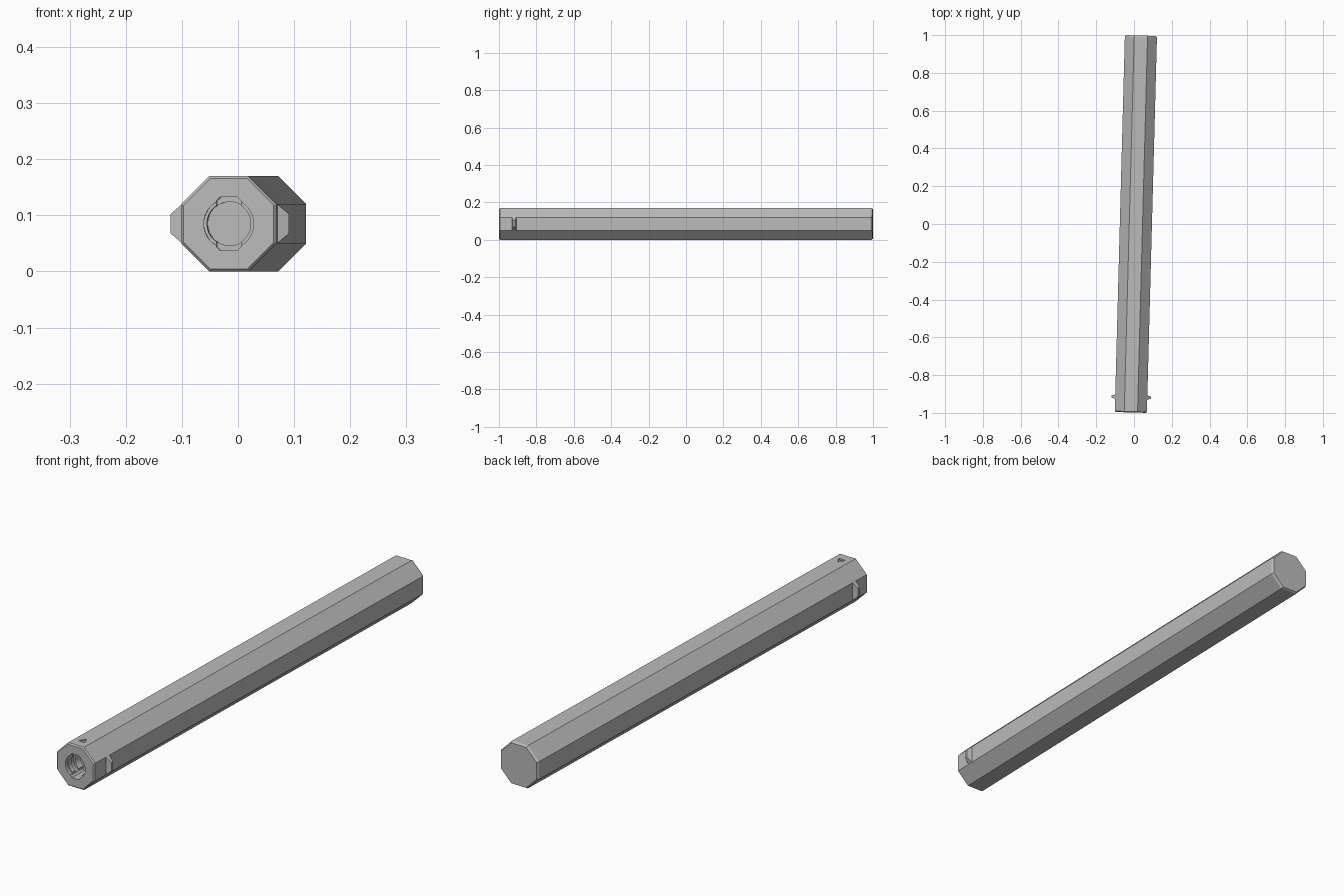
import bpy, bmesh, math
from mathutils import Matrix

if "Cube" in bpy.data.objects:
    bpy.data.objects.remove(bpy.data.objects["Cube"], do_unlink=True)

HALF = 0.998      # half the bar's length
R = 0.085         # half the bar's width across flats
PLACE = Matrix.Translation((0.01, 0, R)) @ Matrix.Rotation(math.radians(-1.53), 4, 'Z')

grey = bpy.data.materials.new("plain_grey")
grey.use_nodes = True
grey.diffuse_color = (0.5, 0.5, 0.5, 1)
grey.node_tree.nodes["Principled BSDF"].inputs["Base Color"].default_value = (0.5, 0.5, 0.5, 1)


def finish(bm, name):
    bmesh.ops.recalc_face_normals(bm, faces=bm.faces)
    mesh = bpy.data.meshes.new(name)
    bm.to_mesh(mesh)
    bm.free()
    mesh.materials.append(grey)
    obj = bpy.data.objects.new(name, mesh)
    bpy.context.collection.objects.link(obj)
    obj.matrix_world = PLACE
    return obj


def loft(name, outline, sections):
    """Sweep an x-z outline along y through (y, scale) sections."""
    bm = bmesh.new()
    rings = [[bm.verts.new((x * s, y, z * s)) for x, z in outline] for y, s in sections]
    n = len(outline)
    for a, b in zip(rings, rings[1:]):
        for i in range(n):
            j = (i + 1) % n
            bm.faces.new((a[i], a[j], b[j], b[i]))
    bm.faces.new(rings[0])
    bm.faces.new(rings[-1])
    return finish(bm, name)


def polygon(radius, sides):
    step = math.tau / sides
    return [(radius * math.cos((i + 0.5) * step), radius * math.sin((i + 0.5) * step))
            for i in range(sides)]


# Octagonal bar with chamfered ends
body = loft("octagonal_bar", polygon(R / math.cos(math.pi / 8), 8),
            [(-HALF, 0.945), (-HALF + 0.005, 1), (HALF - 0.008, 1), (HALF, 0.945)])

# Socket in the front end: shallow lip, bore, inner groove and keyway
circle = lambda r: polygon(r, 40)
w, h, c = 0.022, 0.048, 0.007
keyway = [(w, h - c), (w - c, h), (c - w, h), (-w, h - c),
          (-w, c - h), (c - w, -h), (w - c, -h), (w, c - h)]
cutters = [
    loft("lip_cutter", circle(0.0445), [(-HALF - 0.02, 1), (-HALF + 0.012, 1)]),
    loft("bore_cutter", circle(0.039), [(-HALF - 0.03, 1), (-HALF + 0.08, 1)]),
    loft("groove_cutter", circle(0.046), [(-HALF + 0.03, 1), (-HALF + 0.05, 1)]),
    loft("keyway_cutter", keyway, [(-HALF - 0.04, 1), (-HALF + 0.075, 1)]),
]

# Small triangular alignment mark cut in the top
bm = bmesh.new()
bmesh.ops.create_cone(bm, cap_ends=True, segments=3, radius1=0.018, radius2=0.018, depth=0.012,
                      matrix=Matrix.Translation((0, -0.95, R)))
cutters.append(finish(bm, "mark_cutter"))

for cutter in cutters:
    cutter.hide_render = True
    mod = body.modifiers.new(cutter.name, 'BOOLEAN')
    mod.operation = 'DIFFERENCE'
    mod.solver = 'EXACT'
    mod.object = cutter

# Bake the cuts and drop the cutters
bpy.context.view_layer.update()
baked = bpy.data.meshes.new_from_object(body.evaluated_get(bpy.context.evaluated_depsgraph_get()))
body.modifiers.clear()
body.data = baked
for cutter in cutters:
    bpy.data.objects.remove(cutter, do_unlink=True)
baked.shade_smooth()
baked.set_sharp_from_angle(angle=math.radians(30))

# Tapered side lugs that carry on the slope of the bar's diagonal faces
for side, name in ((1, "left_lug"), (-1, "right_lug")):
    bm = bmesh.new()
    bmesh.ops.create_cube(bm, size=1)
    for v in bm.verts:
        tip = v.co.x > 0
        v.co.x = side * (0.1055 if tip else 0.08)
        v.co.y = -0.917 + v.co.y * (0.01 if tip else 0.026)
        v.co.z *= 0.035 if tip else 0.078
    finish(bm, name)
